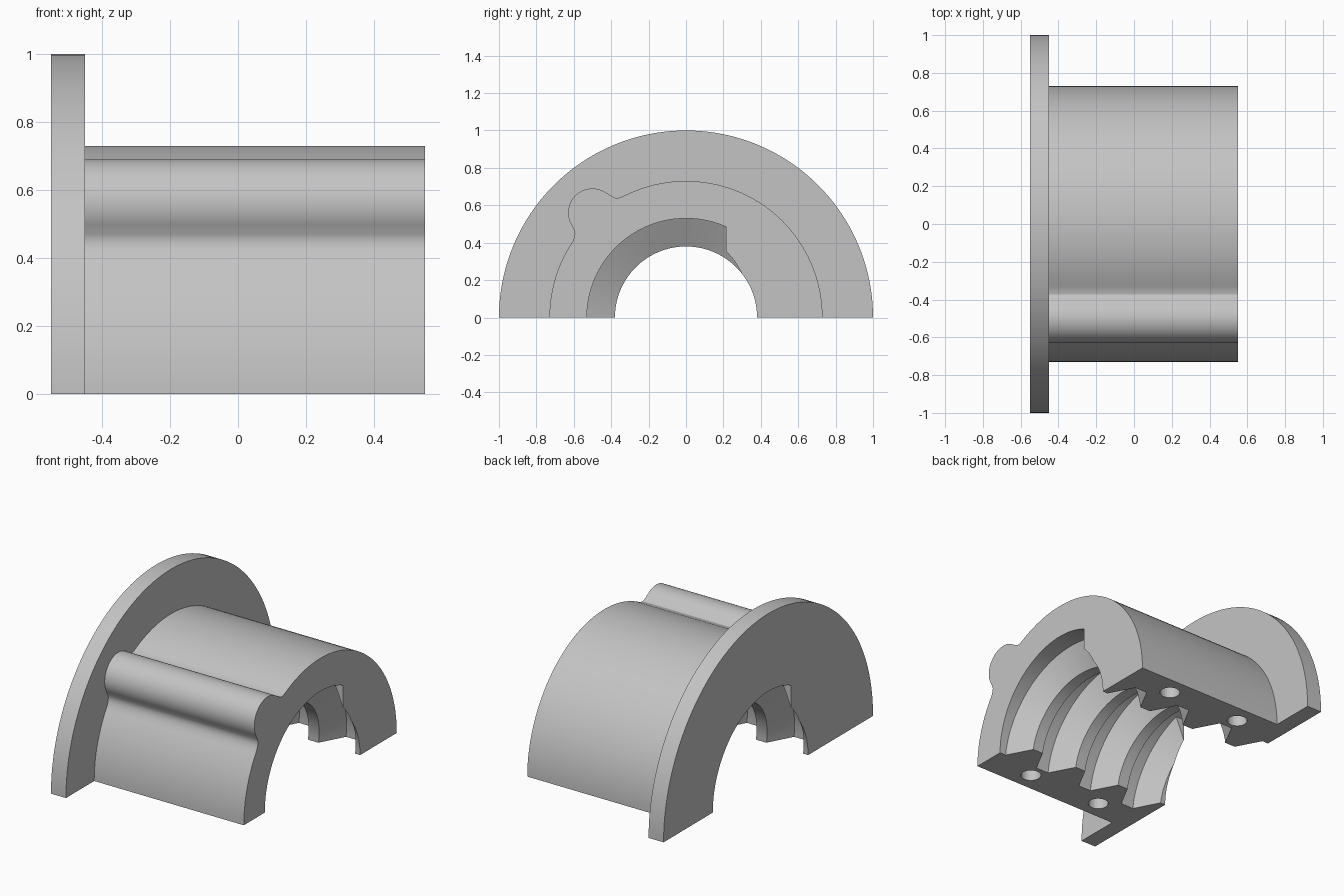
import bpy, bmesh
from math import sin, cos, radians, pi
from mathutils import Vector

cube = bpy.data.objects.get("Cube")
if cube:
    bpy.data.objects.remove(cube, do_unlink=True)

HALF = 0.55          # half length along x
FLANGE_X = -0.45     # inner side of the flange
BORE, CREST = 0.53, 0.38
PITCH = 0.315

grey = bpy.data.materials.new("light_grey")
grey.use_nodes = True
colour = (0.55, 0.55, 0.55, 1)
grey.diffuse_color = colour
grey.node_tree.nodes["Principled BSDF"].inputs["Base Color"].default_value = colour


def make_object(name, bm):
    bmesh.ops.recalc_face_normals(bm, faces=bm.faces)
    mesh = bpy.data.meshes.new(name)
    bm.to_mesh(mesh)
    bm.free()
    mesh.materials.append(grey)
    obj = bpy.data.objects.new(name, mesh)
    bpy.context.collection.objects.link(obj)
    return obj


def smooth(obj):
    bpy.ops.object.select_all(action='DESELECT')
    obj.select_set(True)
    bpy.context.view_layer.objects.active = obj
    bpy.ops.object.shade_smooth_by_angle(angle=radians(30))


def arc(radius, start, end, steps, cy=0, cz=0):
    angles = [radians(start + (end - start) * i / steps) for i in range(steps + 1)]
    return [(cy + radius * cos(a), cz + radius * sin(a)) for a in angles]


def extrude_profile(name, outline, x0, x1):
    bm = bmesh.new()
    face = bm.faces.new([bm.verts.new((x0, y, z)) for y, z in outline])
    new = bmesh.ops.extrude_face_region(bm, geom=[face])["geom"]
    moved = [v for v in new if isinstance(v, bmesh.types.BMVert)]
    bmesh.ops.translate(bm, vec=(x1 - x0, 0, 0), verts=moved)
    return make_object(name, bm)


def cut_flat(bm, point, normal):
    # remove everything beyond a plane and close the cut
    geom = bm.verts[:] + bm.edges[:] + bm.faces[:]
    cut = bmesh.ops.bisect_plane(bm, geom=geom, plane_co=point, plane_no=normal,
                                 clear_outer=True)["geom_cut"]
    edges = [e for e in cut if isinstance(e, bmesh.types.BMEdge)]
    if edges:
        bmesh.ops.holes_fill(bm, edges=edges, sides=0)


# Half-round shell with a rounded rib blended into its outside
inner = arc(BORE, 180, 0, 64)
outer = (arc(0.73, 0, 117, 44)
         + [(-0.353, 0.641), (-0.373, 0.638), (-0.396, 0.648)]
         + arc(0.13, 53, 210, 28, -0.5, 0.56)
         + [(-0.6, 0.47), (-0.594, 0.45), (-0.598, 0.43)]
         + arc(0.73, 146, 180, 14))
shell = extrude_profile("half_shell", inner + outer, FLANGE_X, HALF)

# Flange at one end
flange = extrude_profile("end_flange", inner + arc(1, 0, 180, 80), -HALF, FLANGE_X)

# Blind dowel holes in the flat underside
bm = bmesh.new()
for x in (-0.25, 0.25):
    for y in (-0.615, 0.615):
        made = bmesh.ops.create_cone(bm, cap_ends=True, segments=32,
                                     radius1=0.057, radius2=0.057, depth=0.3)
        bmesh.ops.translate(bm, vec=(x, y, 0), verts=made["verts"])
cutter = make_object("dowel_hole_cutter", bm)
cutter.hide_render = True
cutter.hide_viewport = True
holes = shell.modifiers.new("dowel_holes", 'BOOLEAN')
holes.operation = 'DIFFERENCE'
holes.solver = 'EXACT'
holes.object = cutter


# Helical thread ridges inside the bore, one piece per turn
def thread_ridge(name, turn, start, end):
    section = [(-0.117, BORE + 0.004), (-0.035, CREST), (0.035, CREST), (0.117, BORE + 0.004)]
    steps = int((end - start) / 3)
    bm = bmesh.new()
    rings = []
    for i in range(steps + 1):
        deg = start + (end - start) * i / steps
        a = radians(deg)
        x = -turn * PITCH + (deg - 90) / 360 * PITCH
        rings.append([bm.verts.new((x + dx, r * cos(a), r * sin(a))) for dx, r in section])
    for a, b in zip(rings, rings[1:]):
        for i in range(4):
            j = (i + 1) % 4
            bm.faces.new((a[i], a[j], b[j], b[i]))
    bm.faces.new(rings[0])
    bm.faces.new(rings[-1])
    for side in (-1, 1):
        cut_flat(bm, Vector((side * HALF, 0, 0)), Vector((side, 0, 0)))
    # the partial end turns stop at an upright wall
    if turn == -2:
        cut_flat(bm, Vector((0, 0.215, 0)), Vector((0, -1, 0)))
    if turn == 2:
        cut_flat(bm, Vector((0, -0.215, 0)), Vector((0, 1, 0)))
    return make_object(name, bm)


ridges = [thread_ridge("thread_start", -2, 0, 75),
          thread_ridge("thread_end", 2, 105, 180)]
for turn in (-1, 0, 1):
    ridges.append(thread_ridge("thread_turn", turn, 0, 180))

for obj in [shell, flange] + ridges:
    smooth(obj)
